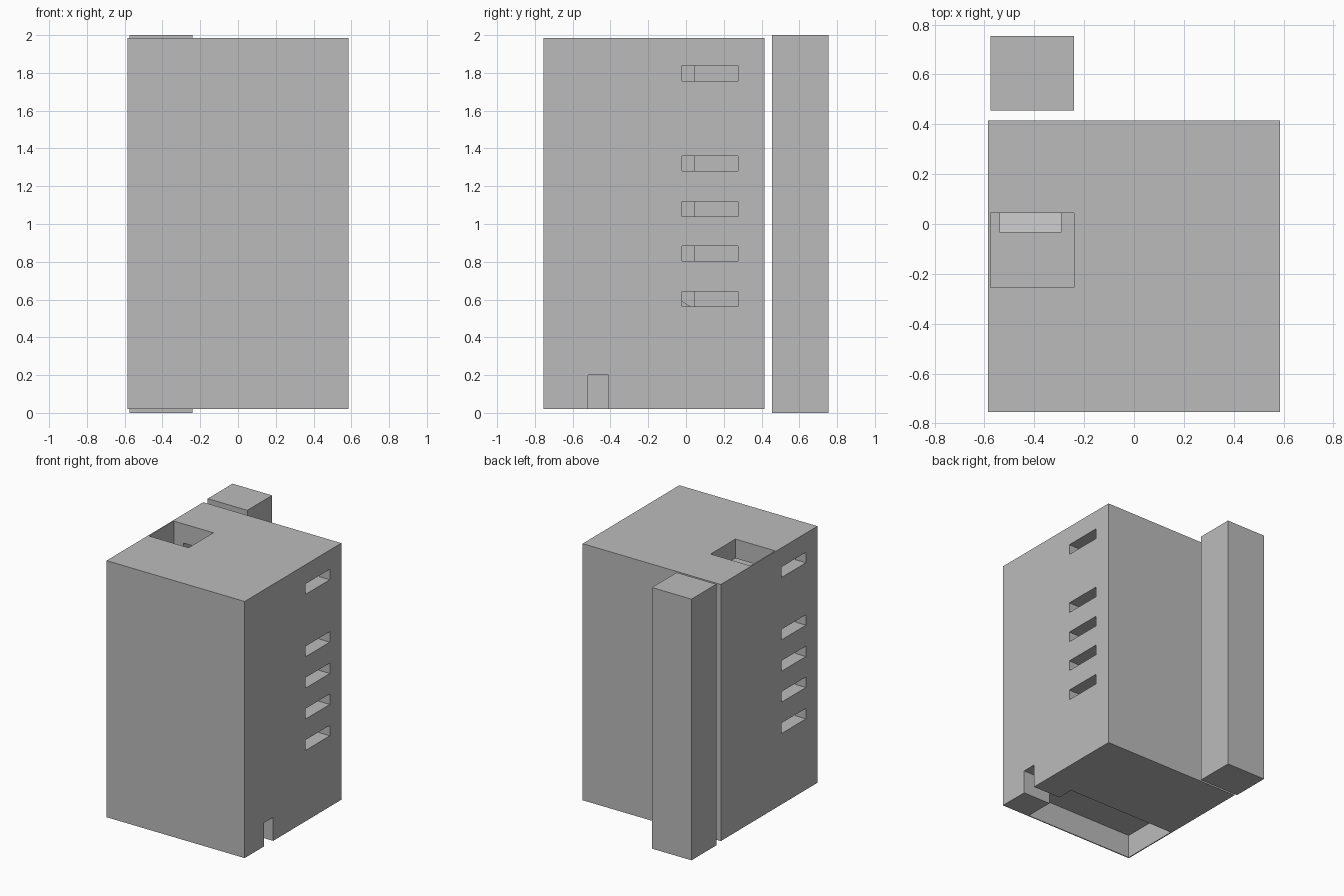
import bpy
import bmesh

if "Cube" in bpy.data.objects:
    bpy.data.objects.remove(bpy.data.objects["Cube"])

grey = bpy.data.materials.new("concrete_grey")
grey.diffuse_color = (0.5, 0.5, 0.5, 1)
grey.use_nodes = True
grey.node_tree.nodes["Principled BSDF"].inputs["Base Color"].default_value = grey.diffuse_color


def box(name, x, y, z):
    """Box from (min, max) ranges on each axis."""
    bm = bmesh.new()
    bmesh.ops.create_cube(bm, size=1)
    for v in bm.verts:
        v.co = [r[0] if c < 0 else r[1] for c, r in zip(v.co, (x, y, z))]
    mesh = bpy.data.meshes.new(name)
    bm.to_mesh(mesh)
    bm.free()
    mesh.materials.append(grey)
    obj = bpy.data.objects.new(name, mesh)
    bpy.context.collection.objects.link(obj)
    return obj


def cut(target, x, y, z):
    """Carve a box out of the target."""
    cutter = box("cutter", x, y, z)
    cutter.hide_render = True
    mod = target.modifiers.new("cut", 'BOOLEAN')
    mod.operation = 'DIFFERENCE'
    mod.solver = 'EXACT'
    mod.object = cutter
    bpy.context.view_layer.objects.active = target
    bpy.ops.object.modifier_apply(modifier=mod.name)
    bpy.data.objects.remove(cutter)


# Main block and free-standing lift tower behind it
building = box("building", (-0.585, 0.585), (-0.755, 0.415), (0.02, 1.985))
box("lift_tower", (-0.575, -0.24), (0.455, 0.755), (0, 2))

# Lobby, open underneath, with a door passage on the right
cut(building, (-0.577, 0.35), (-0.747, -0.28), (-0.1, 0.2))
cut(building, (0.3, 0.7), (-0.52, -0.41), (-0.1, 0.2))

# Storeys: a low room with one window on each side, placed half a turn apart
for z in (0.563, 0.803, 1.04, 1.28, 1.758):
    level = (z, z + 0.08)
    cut(building, (-0.495, 0.495), (-0.7, 0.36), level)
    cut(building, (0.45, 0.7), (-0.02, 0.275), level)
    cut(building, (-0.7, -0.45), (-0.615, -0.32), level)

# Vertical shaft open at the roof
cut(building, (-0.575, -0.24), (-0.255, 0.045), (0.54, 2.1))

# Sloped step at the foot of the shaft
ramp = box("shaft_ramp", (-0.54, -0.29), (-0.035, 0.045), (0.53, 0.6))
for v in ramp.data.vertices:
    if v.co.z > 0.55 and v.co.y > 0:
        v.co.z = 0.55
